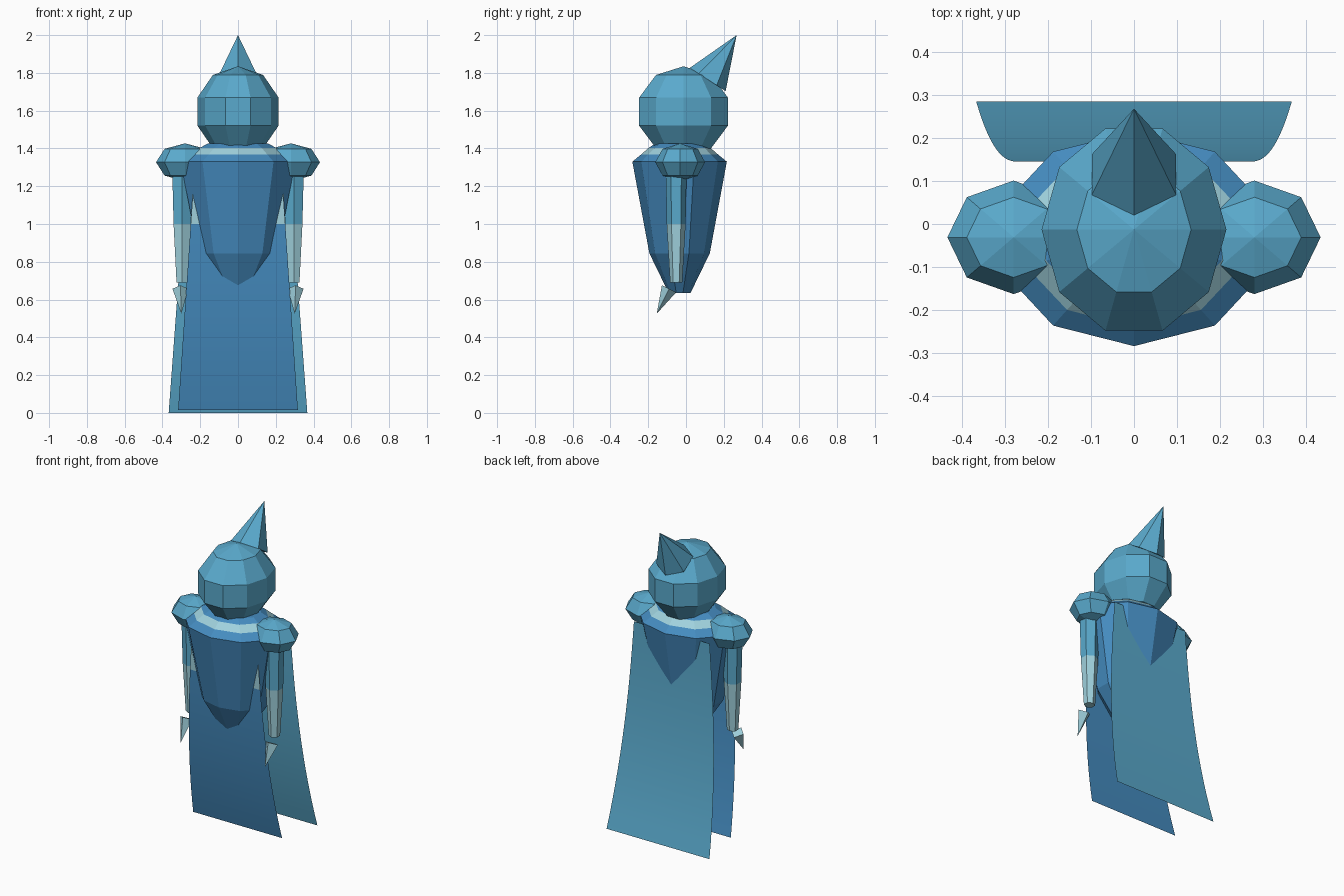
import bpy, bmesh, math
from mathutils import Vector, Matrix

cube = bpy.data.objects.get("Cube")
if cube:
    bpy.data.objects.remove(cube, do_unlink=True)


def material(name, rgb):
    linear = [((c / 255 + 0.055) / 1.055) ** 2.4 for c in rgb] + [1]
    mat = bpy.data.materials.new(name)
    mat.use_nodes = True
    mat.diffuse_color = linear
    for node in mat.node_tree.nodes:
        if node.type == 'BSDF_PRINCIPLED':
            node.inputs["Base Color"].default_value = linear
            node.inputs["Roughness"].default_value = 0.8
    return mat


teal = material("teal", (90, 170, 205))
blue = material("robe blue", (69, 140, 192))
pale = material("pale blue", (160, 210, 222))


def finish(name, bm, mats, rule=None, smooth=False, closed=True):
    """Turn a bmesh into a named object, colouring faces by a rule."""
    if closed:
        bmesh.ops.recalc_face_normals(bm, faces=bm.faces)
    for face in bm.faces:
        face.smooth = smooth
        if rule:
            face.material_index = rule(face.calc_center_median())
    mesh = bpy.data.meshes.new(name)
    bm.to_mesh(mesh)
    bm.free()
    for mat in mats:
        mesh.materials.append(mat)
    obj = bpy.data.objects.new(name, mesh)
    bpy.context.collection.objects.link(obj)
    return obj


def loft(name, sides, centre, profile, mats, rule=None):
    """Stack of elliptical rings (z, rx, ry), first corner towards -y."""
    bm = bmesh.new()
    rings = []
    for z, rx, ry in profile:
        ring = []
        for i in range(sides):
            a = math.tau * i / sides
            ring.append(bm.verts.new((centre[0] + rx * math.sin(a),
                                      centre[1] - ry * math.cos(a), z)))
        rings.append(ring)
    for low, high in zip(rings, rings[1:]):
        for i in range(sides):
            j = (i + 1) % sides
            bm.faces.new((low[i], low[j], high[j], high[i]))
    bm.faces.new(rings[0])
    bm.faces.new(rings[-1])
    return finish(name, bm, mats, rule)


def ball(name, sides, rings, centre, radii, turn, mats):
    bm = bmesh.new()
    bmesh.ops.create_uvsphere(bm, u_segments=sides, v_segments=rings, radius=1)
    place = (Matrix.Translation(centre) @ Matrix.Diagonal((*radii, 1))
             @ Matrix.Rotation(turn, 4, 'Z'))
    bmesh.ops.transform(bm, matrix=place, verts=bm.verts)
    return finish(name, bm, mats)


def spike(name, sides, base, tip, radius, mats):
    """Cone from base to tip with a corner in the x = base plane."""
    base, tip = Vector(base), Vector(tip)
    axis = (tip - base).normalized()
    side = Vector((1, 0, 0))
    up = axis.cross(side).normalized()
    bm = bmesh.new()
    point = bm.verts.new(tip)
    ring = []
    for i in range(sides):
        a = math.tau * i / sides
        ring.append(bm.verts.new(base + radius * (up * math.cos(a) + side * math.sin(a))))
    for i in range(sides):
        bm.faces.new((ring[i], ring[(i + 1) % sides], point))
    bm.faces.new(ring)
    return finish(name, bm, mats)


def sheet(name, heights, top, half_width, depth, mats, rule=None):
    """Thin hanging cloth whose width and depth depend on height."""
    bm = bmesh.new()
    rows = []
    for z in heights:
        t = 1 - z / top
        rows.append([bm.verts.new((s * half_width(t), depth(t), z)) for s in (-1, 1)])
    for low, high in zip(rows, rows[1:]):
        bm.faces.new((low[0], low[1], high[1], high[0]))
    return finish(name, bm, mats, rule, smooth=True, closed=False)


# Robe body with a pale band around the collar
loft("robe_body", 10, (0, -0.034),
     [(0.635, 0.08, 0.058), (0.845, 0.22, 0.16), (1.33, 0.32, 0.25),
      (1.367, 0.265, 0.205), (1.402, 0.215, 0.165), (1.425, 0.17, 0.13)],
     [blue, pale], lambda c: 1 if 1.37 < c.z < 1.40 else 0)

# Head and swept-back crest
ball("head", 10, 5, (0, -0.013, 1.595), (0.226, 0.26, 0.24), math.pi / 2, [teal])
spike("crest", 6, (0, 0.115, 1.765), (0, 0.268, 2.0), 0.113, [teal])

# Back cape, flaring out towards the ground
cape_top = 1.31
sheet("cape", [cape_top * i / 14 for i in range(15)], cape_top,
      lambda t: 0.27 + 0.097 * t, lambda t: 0.145 + 0.14 * t ** 2.4, [teal])

# Front cloth, curving back under the body, pale near the top
sheet("front_cloth", [0.015 + 0.985 * i / 12 for i in range(13)] + [1.1, 1.2, 1.28], 1.3,
      lambda t: 0.23 + 0.088 * t, lambda t: -0.135 + 0.135 * t ** 2.4,
      [blue, pale], lambda c: 1 if c.z > 1 else 0)

# Shoulders, arms and hands on both sides
for label, s in (("left", 1), ("right", -1)):
    ball(label + "_shoulder_pad", 8, 4, (s * 0.28, -0.031, 1.327),
         (0.154, 0.132, 0.1), 0, [teal])
    loft(label + "_arm", 6, (s * 0.296, -0.052),
         [(0.69, 0.034, 0.032), (1.0, 0.052, 0.05), (1.28, 0.06, 0.055)],
         [teal, pale], lambda c: 1 if c.z < 0.99 else 0)
    spike(label + "_hand", 4, (s * 0.305, -0.09, 0.657), (s * 0.3, -0.155, 0.525),
          0.042, [pale])
